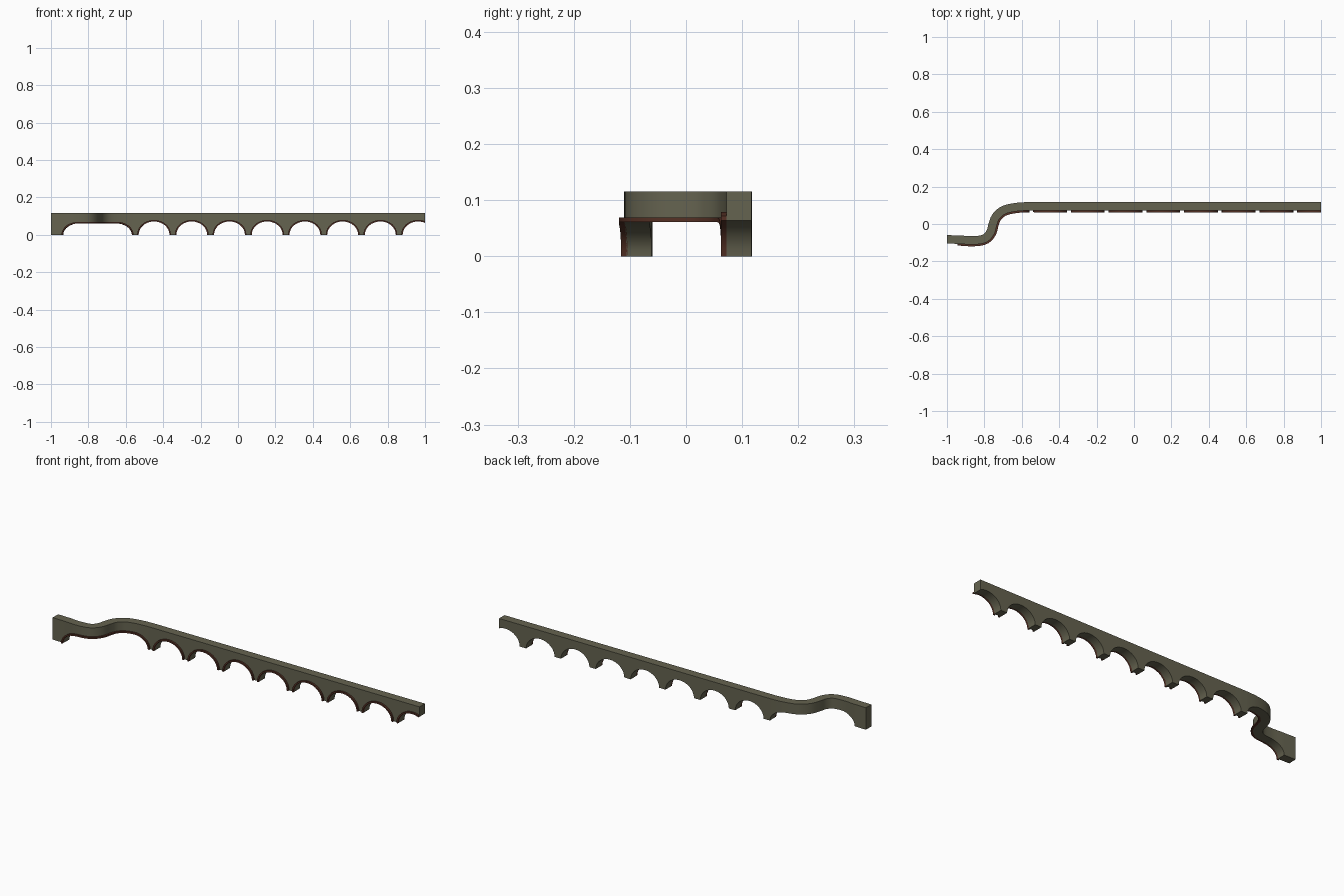
import bpy, bmesh
from math import pi, sin, cos, acos
from mathutils import Vector

if "Cube" in bpy.data.objects:
    bpy.data.objects.remove(bpy.data.objects["Cube"])

TOP, THICK, RIM_W, RIM_D = 0.115, 0.045, 0.008, 0.0095
PITCH, HALF = 0.2017, 0.0825      # arch spacing, half opening

# Centreline of the wall seen from above: S-bend, then a straight run
ctrl = [(-1, -.082), (-.93, -.084), (-.86, -.0875), (-.80, -.078), (-.768, -.045),
        (-.755, 0), (-.738, .04), (-.70, .073), (-.64, .089), (-.57, .0945), (-.5, .0945)]
P = [Vector(c) for c in ctrl]
P = [2 * P[0] - P[1]] + P + [Vector((-.43, .0945))]
path = []
for a, b, c, d in zip(P, P[1:], P[2:], P[3:]):
    for k in range(8):
        t = k / 8
        path.append(.5 * (2 * b + (c - a) * t + (2 * a - 5 * b + 4 * c - d) * t * t
                          + (3 * b - a - 3 * c + d) * t ** 3))
path += [Vector((-.5, .0945)), Vector((1, .0945))]
dist = [0]
for a, b in zip(path, path[1:]):
    dist.append(dist[-1] + (b - a).length)
L = dist[-1]


def at(s):
    s = min(max(s, 0), L)
    i = next((i for i in range(len(path) - 2) if dist[i + 1] >= s), len(path) - 2)
    return path[i].lerp(path[i + 1], (s - dist[i]) / (dist[i + 1] - dist[i]))


def place(s, off, z):
    t = (at(s + .012) - at(s - .012)).normalized()
    p = at(s) + Vector((-t.y, t.x)) * off
    return (max(min(p.x, 1), -1), p.y, z)


def arch(a, b, r, h, grow=0, n=8, flat=0):
    """Opening outline as (s, z) points, cut off at the end of the wall."""
    a, b, r, h = a - grow, b + grow, r + grow, h + grow
    end = acos((L - (b - r)) / r) if b > L else 0
    pts = [(a + r - r * cos(i / n * pi / 2), h * sin(i / n * pi / 2)) for i in range(n + 1)]
    pts += [(a + r + (b - a - 2 * r) * i / (flat + 1), h) for i in range(1, flat + 1)]
    first = 0 if b - r > a + r + 1e-6 else 1
    for i in range(first, n + 1):
        ang = pi / 2 + (end - pi / 2) * i / n
        pts.append((b - r + r * cos(ang), max(h * sin(ang), 0)))
    return pts


def strip(name, low, high, off0, off1, col):
    """Closed solid between two (s, z) outlines and two sideways offsets."""
    bm = bmesh.new()
    rings = [[bm.verts.new(place(s, o, z)) for s, z, o in
              ((*l, off0), (*l, off1), (*h, off1), (*h, off0))] for l, h in zip(low, high)]
    for p, q in zip(rings, rings[1:]):
        for k in range(4):
            bm.faces.new((p[k], p[(k + 1) % 4], q[(k + 1) % 4], q[k]))
    bm.faces.new(rings[0])
    bm.faces.new(rings[-1][::-1])
    bmesh.ops.recalc_face_normals(bm, faces=bm.faces)
    me = bpy.data.meshes.new(name)
    bm.to_mesh(me)
    bm.free()
    ob = bpy.data.objects.new(name, me)
    bpy.context.collection.objects.link(ob)
    me.materials.append(col)
    bpy.ops.object.select_all(action='DESELECT')
    bpy.context.view_layer.objects.active = ob
    ob.select_set(True)
    bpy.ops.object.shade_smooth_by_angle(angle=.5)


def material(name, rgb):
    m = bpy.data.materials.new(name)
    m.diffuse_color = (*rgb, 1)
    m.use_nodes = True
    m.node_tree.nodes["Principled BSDF"].inputs["Base Color"].default_value = m.diffuse_color
    return m


stone = material("stone", (.13, .125, .08))
brick = material("brick", (.09, .03, .018))

# One wide flat-topped arch under the bend, then eight round arches
specs = [dict(a=.065, b=L - 1.567, r=.085, h=.061, flat=24)]
for i in range(8):
    c = L - 1 + (-.449 + PITCH * i)
    specs.append(dict(a=c - HALF, b=c + HALF, r=HALF, h=.071))

# Wall with piers
low = [(0, 0)]
for sp in specs:
    low += arch(**sp)
strip("viaduct_wall", low, [(s, TOP) for s, z in low], THICK / 2, -THICK / 2, stone)

# Raised brick rim on the front of every arch
for i, sp in enumerate(specs):
    strip(f"arch_rim_{i}", arch(**sp), arch(**sp, grow=RIM_W),
          -THICK / 2 + .002, -THICK / 2 - RIM_D, brick)
